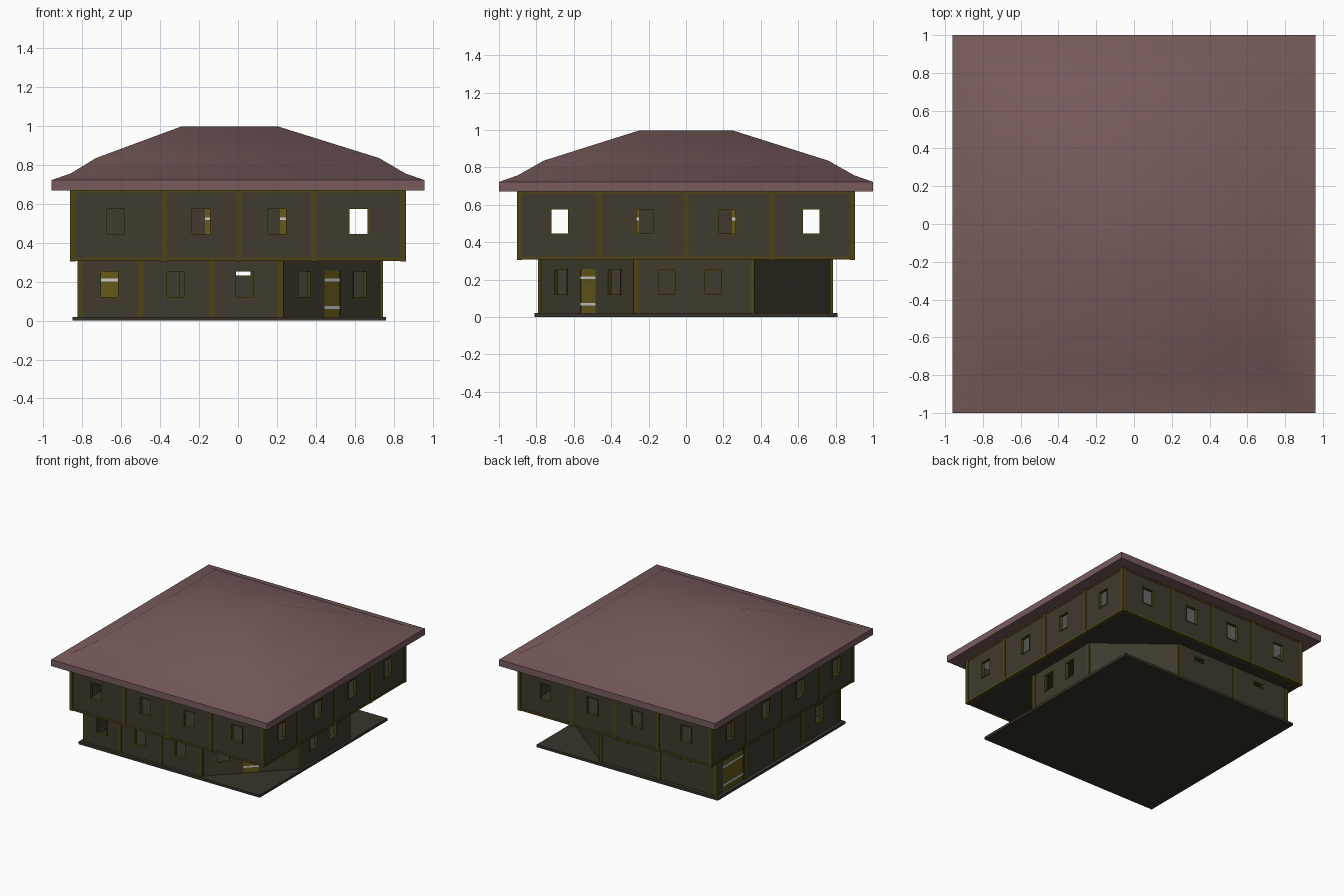
import bpy, bmesh, math
from mathutils import Matrix, Vector

if "Cube" in bpy.data.objects:
    bpy.data.objects.remove(bpy.data.objects["Cube"])

def material(name, rgb):
    m = bpy.data.materials.new(name)
    m.diffuse_color = (*rgb, 1)
    m.use_nodes = True
    m.node_tree.nodes["Principled BSDF"].inputs["Base Color"].default_value = m.diffuse_color
    return m

WALL = material("dark_plaster", (0.05, 0.043, 0.027))
TIMBER = material("ochre_timber", (0.075, 0.055, 0.008))
DOOR = material("yellow_door", (0.13, 0.10, 0.01))
ROOF = material("roof_tile", (0.19, 0.105, 0.105))
STONE = material("dark_stone", (0.04, 0.034, 0.024))

parts = {}

def box(part, mat, loc, size, ang=0.0):
    """Add a box (centre, size, z rotation) to the named part."""
    bm = parts.setdefault(part, (bmesh.new(), mat))[0]
    M = Matrix.Translation(loc) @ Matrix.Rotation(ang, 4, 'Z') @ Matrix.Diagonal((*size, 1))
    bmesh.ops.create_cube(bm, size=1, matrix=M)

def wall(part, p, q, z0, z1, holes=(), t=0.02):
    """Straight wall from p to q; holes = (distance, width, bottom, top, kind)."""
    p, q = Vector(p), Vector(q)
    L, d = (q - p).length, (q - p).normalized()
    ang = math.atan2(d.y, d.x)

    def piece(name, mat, a, b, lo, hi, th):
        if b - a > 1e-4 and hi - lo > 1e-4:
            c = p + d * (a + b) / 2
            box(name, mat, (c.x, c.y, (lo + hi) / 2), (b - a, th, hi - lo), ang)

    s = 0
    for c, w, lo, hi, kind in sorted(holes):
        a, b = c - w / 2, c + w / 2
        piece(part, WALL, s, a, z0, z1, t)
        piece(part, WALL, a, b, z0, lo, t)
        piece(part, WALL, a, b, hi, z1, t)
        f = 0.006
        if kind == "window":
            for x in ((a, a + f), (b - f, b)):
                piece("window_frames", TIMBER, *x, lo, hi, t + 0.006)
            for z in ((lo, lo + f), (hi - f, hi)):
                piece("window_frames", TIMBER, a, b, *z, t + 0.006)
        else:
            piece("doors", DOOR, a, b, lo, hi, t * 0.6)
            for k in (0.2, 0.8):
                z = lo + (hi - lo) * k
                piece("door_bands", None, a, b, z - 0.007, z + 0.007, t * 0.8)
        s = b
    piece(part, WALL, s, L, z0, z1, t)

def post(x, y, z0, z1, w=0.03):
    box("timber_posts", TIMBER, (x, y, (z0 + z1) / 2), (w, w, z1 - z0))

# ground slab
box("ground_slab", STONE, (-0.045, 0, 0.01), (1.61, 1.62, 0.02))

# ground floor walls, with both right corners cut diagonally
A, B, C = (-0.81, -0.775), (0.22, -0.775), (0.73, -0.265)
D, E, F = (0.73, 0.355), (0.21, 0.77), (-0.81, 0.77)
lo, hi = 0.115, 0.258
z0, z1 = 0.02, 0.31
def win(s):
    return (s, 0.1, lo, hi, "window")
wall("lower_walls", A, B, z0, z1, [win(x + 0.81) for x in (-0.66, -0.32, 0.035)])
wall("lower_walls", B, C, z0, z1, [win(0.16), (0.365, 0.115, 0.02, 0.257, "door"), win(0.565)])
wall("lower_walls", C, D, z0, z1, [win(0.165), win(0.41)])
wall("lower_walls", D, E, z0, z1)
wall("lower_walls", E, F, z0, z1, [(0.21 - x, 0.1, 0.225, 0.265, "window") for x in (0.02, -0.54)])
wall("lower_walls", F, A, z0, z1, [(0.2, 0.26, 0.02, 0.265, "door"), win(1.29)])
wall("lower_partitions", (-0.8, 0.38), (-0.3, 0.38), z0, z1, [(0.13, 0.11, 0.02, 0.257, "door")])

# ground floor posts
for x, y in [A, (-0.5, -0.775), (-0.135, -0.775), B, C, E, (-0.31, 0.77), F,
             (-0.81, 0.42), (-0.81, 0.04), (-0.81, -0.3)]:
    post(x, y, z0, z1)
post(*D, z0, z1, 0.022)

# upper storey floor and ceiling
box("upper_floor", STONE, (0, 0, 0.317), (1.71, 1.79, 0.014))
box("ceiling", None, (0, 0, 0.664), (1.69, 1.77, 0.012))

# upper storey walls: four windows on every side
X, Y = 0.85, 0.89
fx, fy = (-0.63, -0.19, 0.2, 0.62), (-0.675, -0.22, 0.22, 0.67)
for s in (-1, 1):
    wall("upper_walls", (-X, s * Y), (X, s * Y), 0.31, 0.67,
         [(x + X, 0.105, 0.44, 0.58, "window") for x in fx])
    wall("upper_walls", (s * X, -Y), (s * X, Y), 0.31, 0.67,
         [(y + Y, 0.1, 0.44, 0.58, "window") for y in fy])
    # inner core partitions with doors
    wall("upper_partitions", (-X, s * 0.45), (0.45, s * 0.45), 0.32, 0.66,
         [(0.735, 0.11, 0.32, 0.575, "door"), (1.12, 0.11, 0.32, 0.575, "door")])
    wall("upper_partitions", (s * 0.45, -0.45), (s * 0.45, 0.45), 0.32, 0.66,
         [(0.145, 0.11, 0.32, 0.575, "door"), (0.75, 0.11, 0.32, 0.575, "door")])
    # posts and horizontal beams
    for x in (-X, -0.38, 0.005, 0.39, X):
        post(x, s * Y, 0.305, 0.67, 0.028)
    for y in (-0.465, 0, 0.46):
        post(s * X, y, 0.305, 0.67, 0.028)
    for z, h in ((0.316, 0.016), (0.664, 0.012)):
        box("timber_beams", TIMBER, (0, s * Y, z), (2 * X, 0.026, h))
        box("timber_beams", TIMBER, (s * X, 0, z), (0.026, 2 * Y, h))

for name, (bm, mat) in parts.items():
    me = bpy.data.meshes.new(name)
    bm.to_mesh(me)
    bm.free()
    if mat:
        me.materials.append(mat)
    bpy.context.collection.objects.link(bpy.data.objects.new(name, me))

# hipped roof: lofted rectangles (x min, x max, half y, z)
bm = bmesh.new()
rings = []
for xa, xb, y, z in [(-0.96, 0.96, 1.0, 0.67), (-0.96, 0.96, 1.0, 0.722), (-0.86, 0.86, 0.9, 0.757),
                     (-0.73, 0.725, 0.76, 0.836), (-0.295, 0.21, 0.25, 0.997)]:
    rings.append([bm.verts.new(v) for v in ((xa, -y, z), (xb, -y, z), (xb, y, z), (xa, y, z))])
for r, q in zip(rings, rings[1:]):
    for i in range(4):
        j = (i + 1) % 4
        bm.faces.new((r[i], r[j], q[j], q[i]))
bm.faces.new(rings[-1])
bm.faces.new(rings[0][::-1])
me = bpy.data.meshes.new("roof")
bm.to_mesh(me)
bm.free()
me.materials.append(ROOF)
roof = bpy.data.objects.new("roof", me)
bpy.context.collection.objects.link(roof)
bpy.context.view_layer.objects.active = roof
roof.select_set(True)
bpy.ops.object.shade_smooth_by_angle(angle=math.radians(40))
